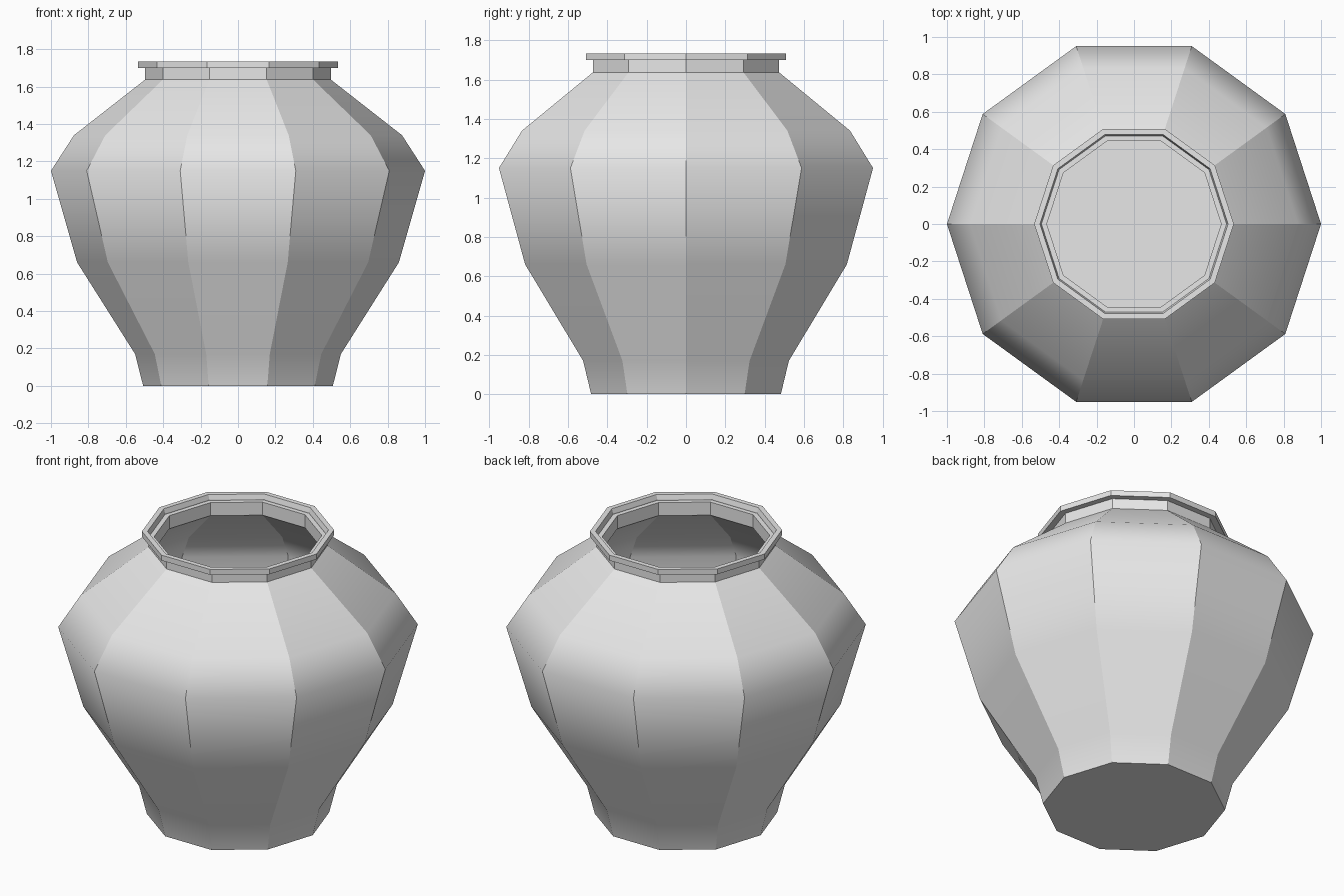
import bpy, bmesh
from math import cos, sin, tau

old = bpy.data.objects.get("Cube")
if old:
    bpy.data.objects.remove(old, do_unlink=True)

SIDES = 10

# Single clay colour
clay = bpy.data.materials.new("grey_clay")
clay.use_nodes = True
colour = (0.8, 0.8, 0.8, 1)
clay.diffuse_color = colour
bsdf = next(n for n in clay.node_tree.nodes if n.type == 'BSDF_PRINCIPLED')
bsdf.inputs["Base Color"].default_value = colour


def lathe(name, profile, soft=(), closed=False):
    """Turn a (radius, height) profile into a ten-sided solid.
    Rings listed in soft shade smoothly; all other edges stay sharp.
    An open profile gets a flat cap on its first and last ring."""
    bm = bmesh.new()
    rings = [[bm.verts.new((r * cos(tau * i / SIDES), r * sin(tau * i / SIDES), z))
              for i in range(SIDES)] for r, z in profile]
    count = len(rings)
    for k in range(count if closed else count - 1):
        a, b = rings[k], rings[(k + 1) % count]
        for i in range(SIDES):
            j = (i + 1) % SIDES
            bm.faces.new((a[i], a[j], b[j], b[i]))
    if not closed:
        bm.faces.new(rings[0])
        bm.faces.new(rings[-1])
    bmesh.ops.recalc_face_normals(bm, faces=bm.faces)
    for f in bm.faces:
        f.smooth = True
    soft_verts = {v: k for k in soft for v in rings[k]}
    for e in bm.edges:
        a, b = (soft_verts.get(v) for v in e.verts)
        e.smooth = a is not None and a == b
    mesh = bpy.data.meshes.new(name)
    bm.to_mesh(mesh)
    bm.free()
    mesh.materials.append(clay)
    obj = bpy.data.objects.new(name, mesh)
    bpy.context.scene.collection.objects.link(obj)
    return obj


# Hollow body with its short neck: up the outside, then down the inside
outside = [(0.507, 0), (0.55, 0.17), (0.86, 0.66), (1.0, 1.15), (0.877, 1.34),
           (0.497, 1.637), (0.497, 1.70)]
inside = [(0.466, 1.70), (0.466, 1.62), (0.84, 1.32), (0.955, 1.15),
          (0.82, 0.67), (0.515, 0.18), (0.48, 0.035)]
lathe("jar_body", outside + inside, soft=(1, 2, 3, 4, 9, 10, 11, 12))

# Raised lip ring around the mouth
lathe("jar_lip", [(0.495, 1.70), (0.534, 1.70), (0.534, 1.733), (0.503, 1.733),
                  (0.495, 1.705)], closed=True)
